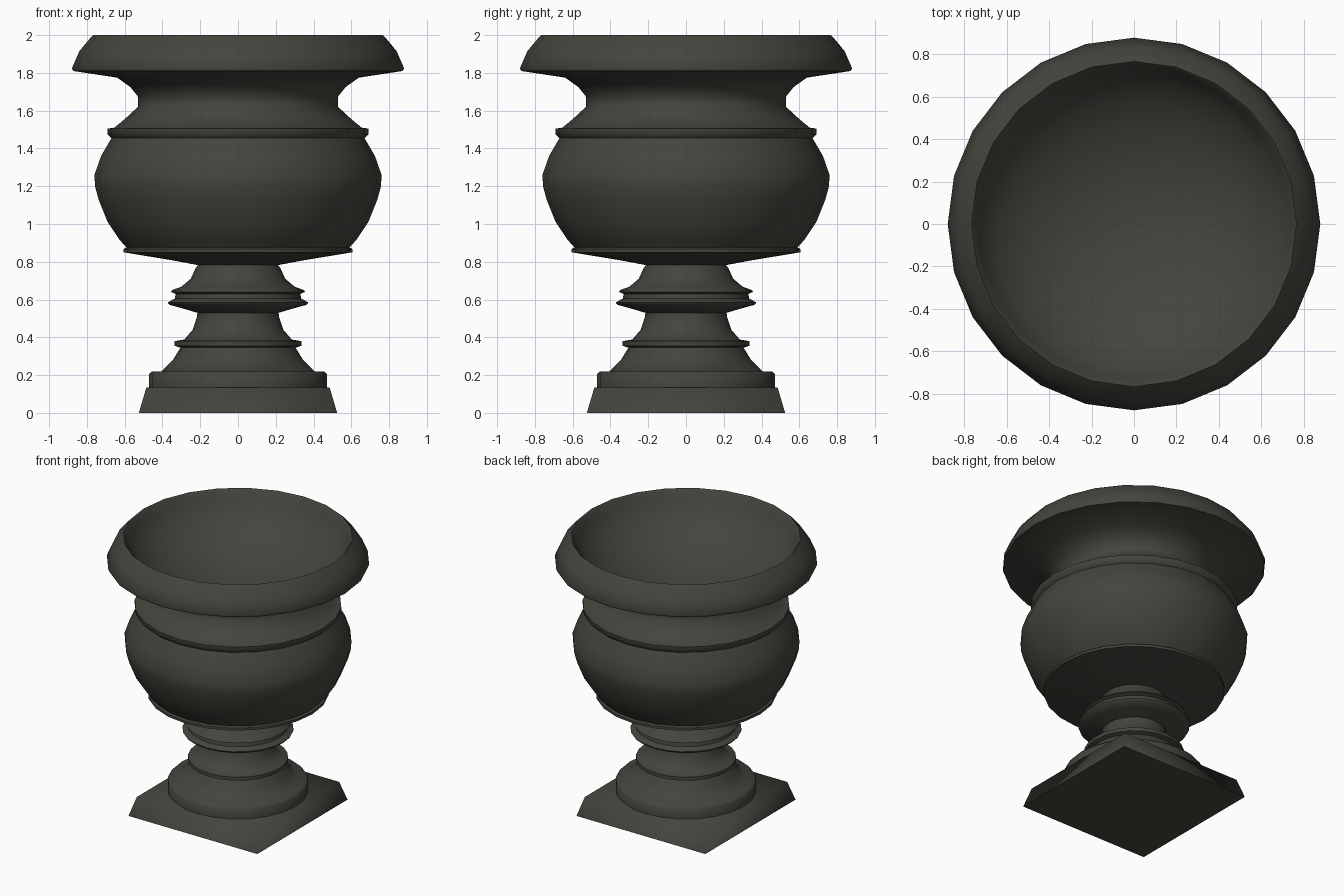
import bpy, bmesh, math

if "Cube" in bpy.data.objects:
    bpy.data.objects.remove(bpy.data.objects["Cube"])

SIDES = 24

stone = bpy.data.materials.new("dark grey stone")
stone.diffuse_color = (0.058, 0.059, 0.048, 1)
stone.use_nodes = True
stone.node_tree.nodes["Principled BSDF"].inputs["Base Color"].default_value = stone.diffuse_color


def finish(name, bm, angle):
    bmesh.ops.recalc_face_normals(bm, faces=bm.faces)
    mesh = bpy.data.meshes.new(name)
    bm.to_mesh(mesh)
    bm.free()
    mesh.materials.append(stone)
    obj = bpy.data.objects.new(name, mesh)
    bpy.context.collection.objects.link(obj)
    bpy.ops.object.select_all(action='DESELECT')
    obj.select_set(True)
    bpy.context.view_layer.objects.active = obj
    bpy.ops.object.shade_smooth_by_angle(angle=math.radians(angle))
    return obj


def lathe(name, profile, angle=50):
    """Spin (radius, height) points that start and end on the axis."""
    bm = bmesh.new()
    rings = []
    for r, z in profile:
        if r == 0:
            rings.append([bm.verts.new((0, 0, z))] * SIDES)
        else:
            rings.append([bm.verts.new((r * math.cos(math.tau * i / SIDES),
                                        r * math.sin(math.tau * i / SIDES), z))
                          for i in range(SIDES)])
    for a, b in zip(rings, rings[1:]):
        for i in range(SIDES):
            j = (i + 1) % SIDES
            bm.faces.new(list(dict.fromkeys((a[i], a[j], b[j], b[i]))))
    return finish(name, bm, angle)


# Turned foot and stem with two collars
lathe("foot_and_stem", [
    (0, 0.13), (0.47, 0.13), (0.47, 0.205), (0.455, 0.22), (0.405, 0.22),
    (0.345, 0.28), (0.305, 0.345), (0.335, 0.355), (0.335, 0.38), (0.285, 0.388),
    (0.24, 0.44), (0.218, 0.505), (0.215, 0.53), (0.30, 0.555), (0.365, 0.573),
    (0.372, 0.585), (0.335, 0.605), (0.33, 0.63), (0.355, 0.64), (0.35, 0.65),
    (0.30, 0.668), (0.25, 0.71), (0.225, 0.765), (0.21, 0.785), (0, 0.785)])

# Bowl body, neck, flared rim and hollow inside
lathe("urn_bowl", [
    (0, 0.78), (0.21, 0.782), (0.36, 0.81), (0.605, 0.85), (0.605, 0.868),
    (0.59, 0.875), (0.63, 0.92), (0.69, 1.01), (0.738, 1.13), (0.757, 1.20),
    (0.76, 1.26), (0.725, 1.36), (0.67, 1.455), (0.692, 1.475), (0.692, 1.505),
    (0.655, 1.51), (0.60, 1.555), (0.53, 1.62), (0.53, 1.675), (0.57, 1.725),
    (0.64, 1.775), (0.872, 1.81), (0.879, 1.825), (0.84, 1.915), (0.782, 1.985),
    (0.767, 2.0), (0.757, 1.99), (0.735, 1.93), (0.68, 1.85), (0.59, 1.765),
    (0.47, 1.69), (0.30, 1.625), (0.15, 1.595), (0, 1.585)])

# Square tapered plinth
bm = bmesh.new()
low, high = [[bm.verts.new((x * h, y * h, z))
              for x, y in ((-1, -1), (1, -1), (1, 1), (-1, 1))]
             for h, z in ((0.525, 0), (0.485, 0.135))]
bm.faces.new(low[::-1])
bm.faces.new(high)
for i in range(4):
    j = (i + 1) % 4
    bm.faces.new((low[i], low[j], high[j], high[i]))
finish("plinth", bm, 100)
